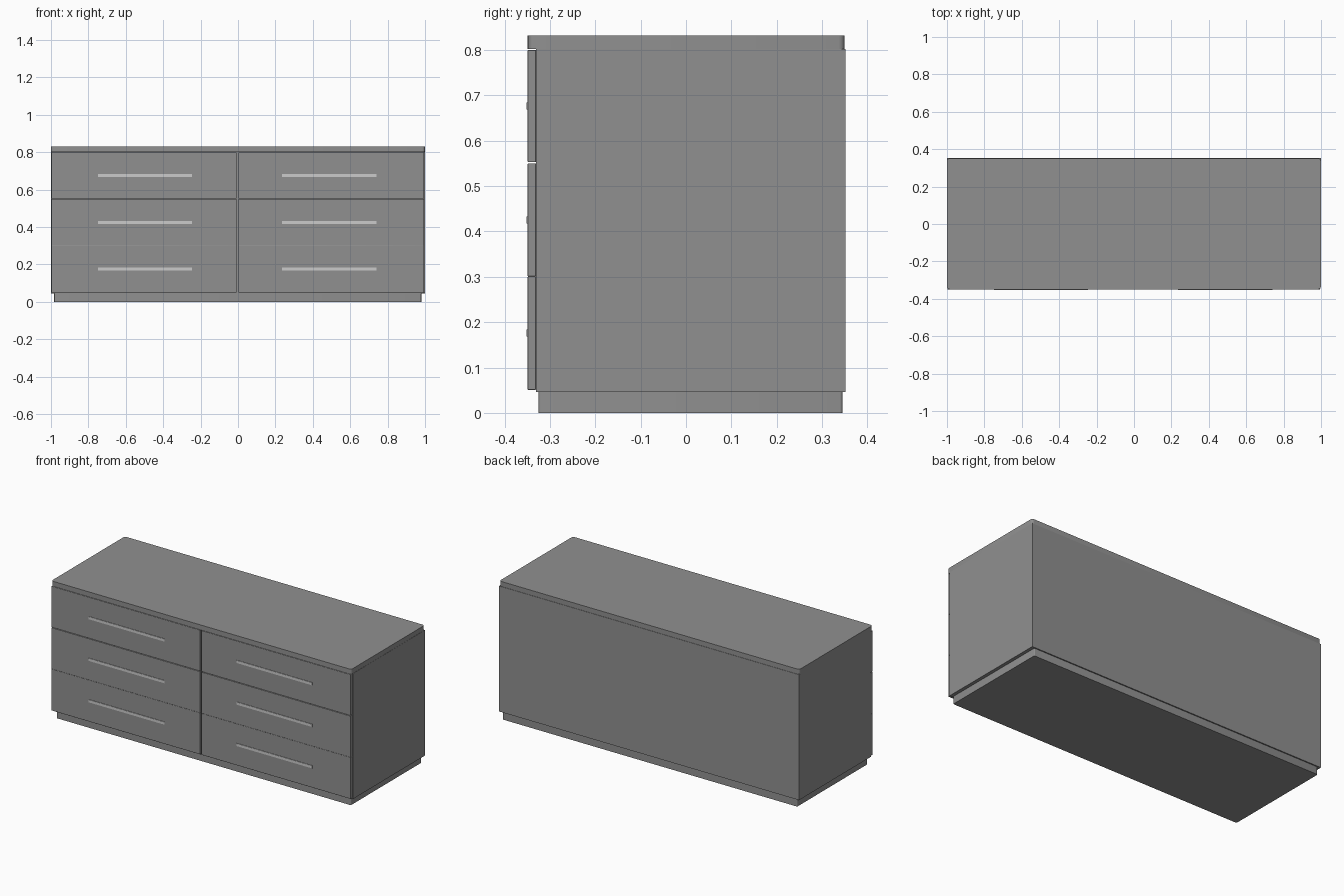
import bpy, bmesh
from math import radians

if "Cube" in bpy.data.objects:
    bpy.data.objects.remove(bpy.data.objects["Cube"])


def box(name, x, y, z, corner=0.0, edge=0.0, color=None):
    """Box from (min, max) ranges; corner rounds upright edges, edge softens all."""
    bm = bmesh.new()
    bmesh.ops.create_cube(bm, size=1)
    for v in bm.verts:
        v.co = [r[0] + (c + 0.5) * (r[1] - r[0]) for c, r in zip(v.co, (x, y, z))]
    if corner:
        edges = [e for e in bm.edges
                 if abs((e.verts[0].co - e.verts[1].co).normalized().z) > 0.9]
        bmesh.ops.bevel(bm, geom=edges, offset=corner, segments=4, profile=0.5,
                        affect='EDGES')
    mesh = bpy.data.meshes.new(name)
    bm.to_mesh(mesh)
    bm.free()
    ob = bpy.data.objects.new(name, mesh)
    bpy.context.collection.objects.link(ob)
    if edge:
        mod = ob.modifiers.new("soft_edges", 'BEVEL')
        mod.width = edge
        mod.segments = 2
    if color:
        mesh.materials.append(color)
    bpy.ops.object.select_all(action='DESELECT')
    ob.select_set(True)
    bpy.context.view_layer.objects.active = ob
    bpy.ops.object.shade_smooth_by_angle(angle=radians(35))
    return ob


dark = bpy.data.materials.new("dark_grey")
dark.diffuse_color = (0.28, 0.28, 0.28, 1)
dark.use_nodes = True
dark.node_tree.nodes["Principled BSDF"].inputs["Base Color"].default_value = dark.diffuse_color

# Carcass, recessed plinth and top slab
box("cabinet_body", (-1, 1), (-0.331, 0.352), (0.046, 0.802), color=dark)
box("plinth", (-0.983, 0.98), (-0.325, 0.345), (0, 0.047), corner=0.006, color=dark)
box("top_slab", (-1, 0.999), (-0.349, 0.35), (0.802, 0.832), corner=0.014, color=dark)

# Two columns of three drawers, each with a slim light bar handle
columns = {"left": (-0.998, -0.008, -0.497), "right": (0.002, 0.994, 0.488)}
rows = {"lower": (0.051, 0.301), "middle": (0.301, 0.55), "upper": (0.553, 0.80)}
for side, (x0, x1, hx) in columns.items():
    for row, (z0, z1) in rows.items():
        box(f"{side}_{row}_drawer", (x0, x1), (-0.349, -0.331), (z0, z1),
            edge=0.001, color=dark)
        hz = (z0 + z1) / 2
        box(f"{side}_{row}_handle", (hx - 0.252, hx + 0.252), (-0.352, -0.345),
            (hz - 0.008, hz + 0.008))
